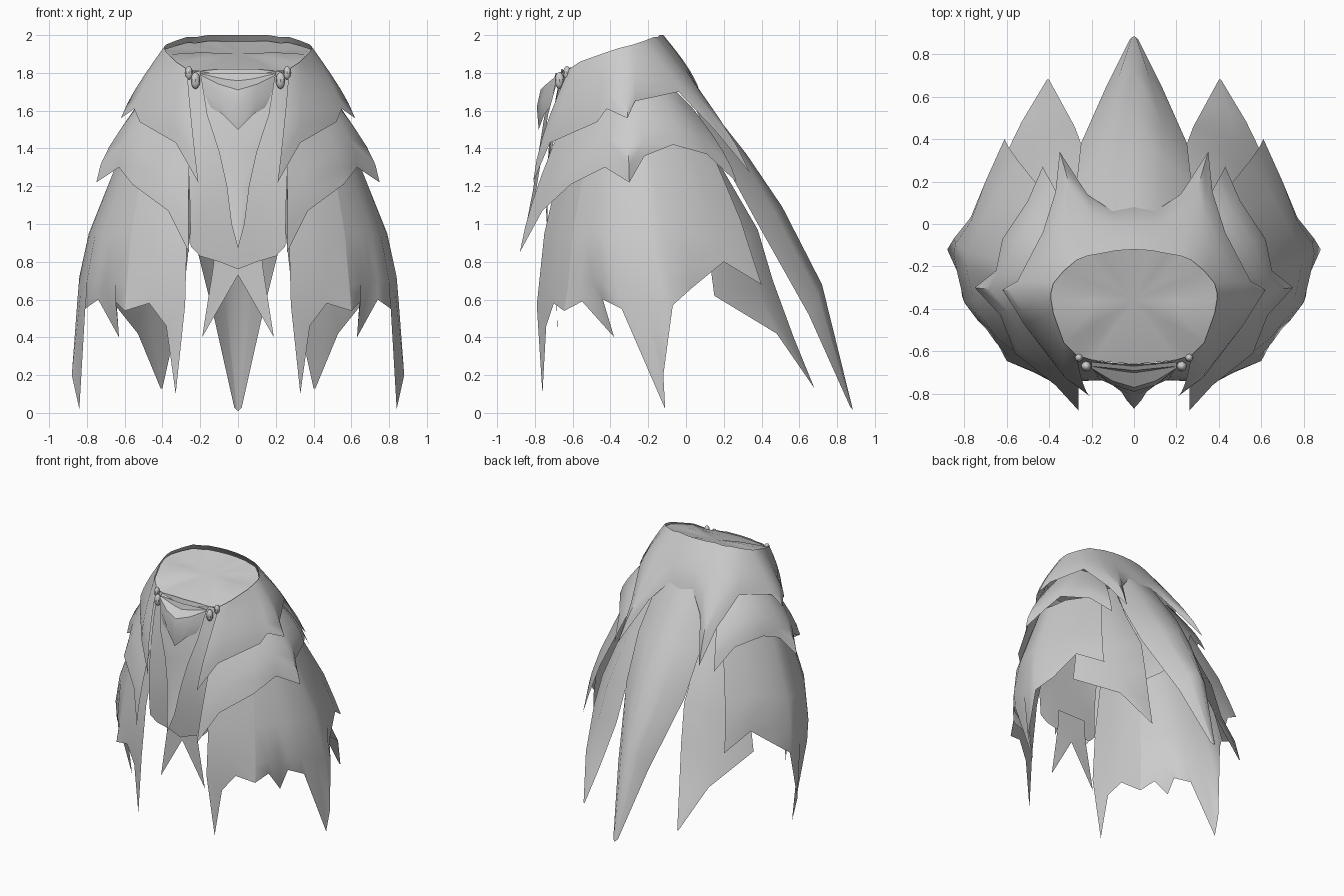
import bpy, bmesh, math
from mathutils import Vector

cloth = bpy.data.materials.new("grey cloth")
cloth.diffuse_color = (0.6, 0.6, 0.6, 1)


def finish(name, bm, mirror=True, angle=40):
    me = bpy.data.meshes.new(name)
    bm.to_mesh(me)
    bm.free()
    ob = bpy.data.objects.new(name, me)
    bpy.context.collection.objects.link(ob)
    me.materials.append(cloth)
    if mirror:
        mod = ob.modifiers.new("mirror", 'MIRROR')
        mod.use_clip = True
        mod.merge_threshold = 0.002
    bpy.context.view_layer.objects.active = ob
    ob.select_set(True)
    bpy.ops.object.shade_smooth_by_angle(angle=math.radians(angle))
    ob.select_set(False)
    return ob


def sheet(name, rows, mirror=True, angle=40):
    """Skin of quads through rows of points with equal counts."""
    bm = bmesh.new()
    grid = [[bm.verts.new(p) for p in row] for row in rows]
    for a, b in zip(grid, grid[1:]):
        for i in range(len(a) - 1):
            bm.faces.new((a[i], b[i], b[i + 1], a[i + 1]))
    bmesh.ops.remove_doubles(bm, verts=bm.verts, dist=0.0005)
    return finish(name, bm, mirror, angle)


def drape(name, columns, bulge=(0.0, 0.0), steps=5):
    """Cloth hanging from top points to bottom points, bowed outwards midway."""
    rows = []
    for s in range(steps + 1):
        t = s / steps
        k = 4 * t * (1 - t)
        row = []
        for top, bottom in columns:
            p = Vector(top).lerp(Vector(bottom), t)
            p.x += k * bulge[0] * (p.x / 0.7) ** 2
            p.y += k * bulge[1] * (p.y + 0.35)
            row.append(p)
        rows.append(row)
    return sheet(name, rows)


# Upper shell, from its front edge round to the middle of the back
upper = [
    ((.27, -.62, 1.82), (.21, -.81, 1.22)),
    ((.33, -.56, 1.86), (.33, -.72, 1.43)),
    ((.38, -.42, 1.91), (.52, -.47, 1.54)),
    ((.39, -.36, 1.93), (.55, -.42, 1.61)),
    ((.39, -.32, 1.94), (.62, -.31, 1.56)),
    ((.38, -.28, 1.95), (.55, -.27, 1.65)),
    ((.33, -.22, 1.97), (.43, -.04, 1.70)),
    ((.27, -.17, 1.99), (.37, .15, 1.50)),
    ((.22, -.15, 1.99), (.35, .34, 1.27)),
    ((.16, -.14, 2.0), (.22, .14, 1.56)),
    ((.08, -.125, 2.0), (.10, .06, 1.70)),
    ((0, -.12, 2.0), (0, .08, 1.68)),
]
drape("upper_shell", upper, (.03, .07))

# Middle side layer, tucked under the shell
drape("middle_layer", [
    ((.25, -.66, 1.52), (.26, -.88, .85)),
    ((.31, -.58, 1.60), (.37, -.76, 1.07)),
    ((.40, -.44, 1.66), (.56, -.61, 1.21)),
    ((.45, -.39, 1.68), (.63, -.43, 1.30)),
    ((.48, -.32, 1.69), (.75, -.30, 1.22)),
    ((.47, -.27, 1.72), (.65, -.22, 1.36)),
    ((.40, -.13, 1.75), (.62, -.07, 1.42)),
    ((.35, -.05, 1.70), (.50, .11, 1.37)),
    ((.30, .03, 1.62), (.43, .27, 1.22)),
], (.05, .05))


# Long lower layer: columns of points, wrapping from the front edge to the back
def columns(name, cols):
    sheet(name, list(zip(*cols)), angle=50)


seam = [(.50, -.53, 1.34), (.565, -.60, .95), (.59, -.625, .67), (.60, -.645, .54)]
columns("lower_front_panel", [
    [(.25, -.66, 1.34), (.27, -.75, .95), (.28, -.79, .57), (.33, -.76, .10)],
    [(.34, -.62, 1.34), (.37, -.71, .95), (.375, -.75, .62), (.38, -.74, .46)],
    [(.42, -.58, 1.34), (.46, -.67, .95), (.46, -.70, .69), (.47, -.70, .58)],
    seam])
columns("lower_side_panel", [
    seam,
    [(.53, -.48, 1.36), (.64, -.54, .95), (.65, -.56, .69), (.65, -.55, .59)],
    [(.55, -.44, 1.37), (.68, -.49, .95), (.70, -.49, .69), (.63, -.38, .40)],
    [(.57, -.40, 1.38), (.71, -.45, .95), (.74, -.45, .70), (.74, -.44, .60)],
    [(.59, -.34, 1.40), (.755, -.36, .95), (.80, -.37, .70), (.81, -.34, .55)],
    [(.61, -.26, 1.40), (.785, -.23, .95), (.835, -.22, .62), (.84, -.11, .02)],
    [(.61, -.22, 1.40), (.79, -.18, .95), (.85, -.14, .60), (.88, -.12, .20)],
    [(.60, -.19, 1.40), (.785, -.13, .95), (.84, -.09, .72), (.85, -.07, .57)],
    [(.56, -.09, 1.42), (.74, -.03, 1.0), (.77, .01, .78), (.77, .03, .66)],
    [(.48, .03, 1.42), (.65, .13, 1.05), (.69, .18, .88), (.70, .20, .80)],
    [(.41, .13, 1.40), (.54, .29, 1.02), (.59, .36, .80), (.61, .40, .68)],
])

# Back tails
sheet("centre_back_tail", [
    [(.22, 0, 1.70), (.11, .06, 1.70), (0, .06, 1.70)],
    [(.27, .20, 1.33), (.14, .30, 1.35), (0, .32, 1.37)],
    [(.25, .38, 1.00), (.13, .47, 1.06), (0, .51, 1.09)],
    [(.13, .65, .52), (.07, .70, .62), (0, .72, .68)],
    [(.02, .87, .03), (.01, .88, .02), (0, .885, .01)],
])
sheet("side_back_tail", [
    [(.20, .02, 1.60), (.33, .01, 1.56), (.45, -.05, 1.50)],
    [(.24, .20, 1.28), (.39, .17, 1.25), (.52, .04, 1.20)],
    [(.25, .38, .97), (.45, .32, .92), (.64, .12, .85)],
    [(.28, .46, .70), (.49, .38, .65), (.69, .15, .62)],
    [(.34, .57, .40), (.45, .53, .41), (.53, .48, .42)],
    [(.40, .68, .13), (.405, .68, .13), (.41, .68, .13)],
])

# Front apron, its two hanging points and the tapering centre strip
drape("front_apron", [
    ((0, -.66, 1.82), (0, -.71, .76)),
    ((.10, -.655, 1.82), (.10, -.71, .80)),
    ((.20, -.64, 1.81), (.20, -.72, .83)),
    ((.27, -.61, 1.80), (.25, -.73, .88)),
], (0, .15))
drape("apron_points", [
    ((0, -.69, .95), (0, -.69, .73)),
    ((.06, -.69, .95), (.19, -.68, .40)),
    ((.12, -.69, .95), (.12, -.69, .82)),
])
sheet("centre_strip", [
    [(.20, -.67, 1.80), (0, -.69, 1.80)],
    [(.165, -.73, 1.58), (0, -.75, 1.57)],
    [(.10, -.76, 1.38), (0, -.78, 1.38)],
    [(.06, -.79, 1.20), (0, -.81, 1.18)],
    [(.035, -.83, 1.0), (0, -.845, 1.0)],
    [(0, -.87, .87), (0, -.87, .87)],
])

# Chevron clasp over the strip
sheet("front_clasp", [
    [(.20, -.65, 1.81), (.10, -.66, 1.79), (0, -.67, 1.78)],
    [(.20, -.68, 1.79), (.10, -.74, 1.74), (0, -.77, 1.71)],
    [(.18, -.70, 1.70), (.10, -.76, 1.66), (0, -.79, 1.62)],
    [(.15, -.72, 1.62), (.08, -.75, 1.58), (0, -.78, 1.50)],
], angle=30)
# Small rolled knots beside the clasp
bm = bmesh.new()
for x, y, z, r in ((.225, -.67, 1.76, .025), (.26, -.63, 1.80, .02)):
    geo = bmesh.ops.create_uvsphere(bm, u_segments=8, v_segments=6, radius=r)
    bmesh.ops.scale(bm, verts=geo["verts"], vec=(1, 1, 1.8))
    bmesh.ops.translate(bm, verts=geo["verts"], vec=(x, y, z))
finish("side_knots", bm)

# Sunken cap closing the top opening, lowest below the back rim
centre = Vector((0, -.36, 1.9))
rim = [(0, -.66, 1.82), (.12, -.65, 1.82), (.2, -.64, 1.82)] + [c[0] for c in upper]
outer = [Vector(p) - Vector((0, 0, .01 + .07 * max(0, p[1] + .45))) for p in rim]
inner = [p.lerp(centre, .5) + Vector((0, 0, .01 if p.y < -.4 else 0)) for p in outer]
sheet("top_cap", [outer, inner, [centre] * len(rim)])
